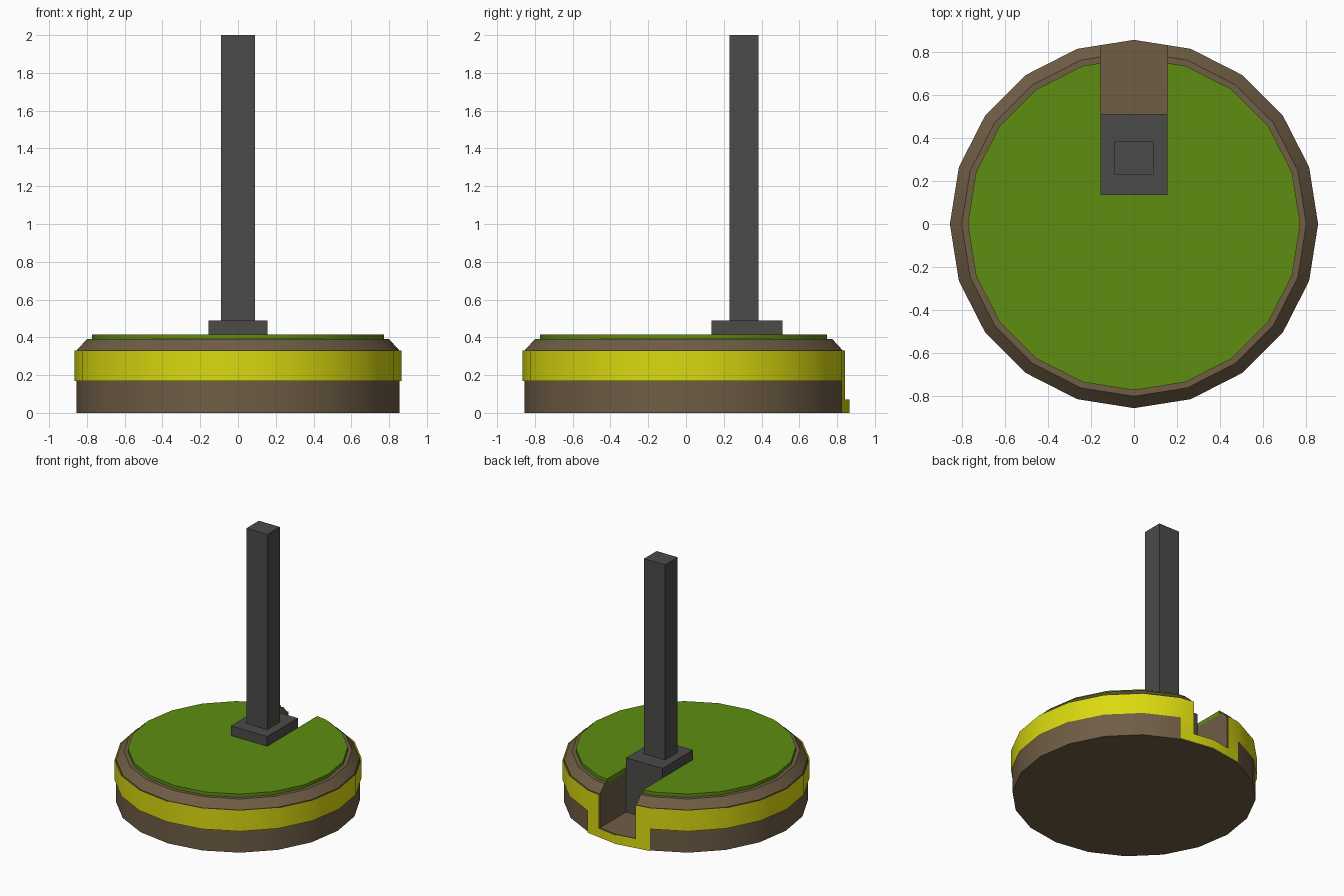
import bpy, bmesh
from math import pi, sin, cos, tan, radians

if "Cube" in bpy.data.objects:
    bpy.data.objects.remove(bpy.data.objects["Cube"])

SIDES = 20
SLOT_W = 0.155      # half width of the slot at the back
SLOT_Y = 0.51       # inner end of the slot
SLOT_Z = 0.07       # slot floor


def material(name, rgb):
    m = bpy.data.materials.new(name)
    m.diffuse_color = (*rgb, 1)
    m.use_nodes = True
    m.node_tree.nodes["Principled BSDF"].inputs["Base Color"].default_value = m.diffuse_color
    return m


BROWN = material("brown", (0.16, 0.11, 0.06))
YELLOW = material("yellow", (0.70, 0.70, 0.005))
GREEN = material("green", (0.11, 0.27, 0.005))
DARK = material("dark_grey", (0.07, 0.07, 0.068))


def finish(name, bm, mat=None):
    mesh = bpy.data.meshes.new(name)
    bm.to_mesh(mesh)
    bm.free()
    ob = bpy.data.objects.new(name, mesh)
    bpy.context.collection.objects.link(ob)
    if mat:
        mesh.materials.append(mat)
    return ob


def box(name, lo, hi, mat=None):
    bm = bmesh.new()
    bmesh.ops.create_cube(bm, size=1)
    for v in bm.verts:
        v.co = [(a + b) / 2 + c * (b - a) for a, b, c in zip(lo, hi, v.co)]
    return finish(name, bm, mat)


def lathe(name, profile, mat):
    """Closed solid of stacked polygon rings (radius, z)."""
    bm = bmesh.new()
    rings = [[bm.verts.new((r * cos(2 * pi * i / SIDES), r * sin(2 * pi * i / SIDES), z))
              for i in range(SIDES)] for r, z in profile]
    for a, b in zip(rings, rings[1:]):
        for i in range(SIDES):
            j = (i + 1) % SIDES
            bm.faces.new((a[i], a[j], b[j], b[i]))
    bm.faces.new(rings[0][::-1])
    bm.faces.new(rings[-1])
    return finish(name, bm, mat)


def activate(ob):
    bpy.ops.object.select_all(action='DESELECT')
    ob.select_set(True)
    bpy.context.view_layer.objects.active = ob


# Round base with chamfered rim, and the green top disc
base = lathe("base", [(0.855, 0), (0.855, 0.33), (0.80, 0.39)], BROWN)
turf = lathe("green_top", [(0.772, 0.38), (0.772, 0.415)], GREEN)

# Slot cut through both at the back
cutter = box("slot_cutter", (-SLOT_W, SLOT_Y - 0.01, SLOT_Z), (SLOT_W, 1.2, 1))
cutter.hide_render = True
for ob in (base, turf):
    mod = ob.modifiers.new("slot", 'BOOLEAN')
    mod.operation = 'DIFFERENCE'
    mod.solver = 'EXACT'
    mod.object = cutter
    activate(ob)
    bpy.ops.object.modifier_apply(modifier=mod.name)
bpy.data.objects.remove(cutter)

# Yellow band: thin shell round the base, dropping to a U around the slot
R = 0.865
bm = bmesh.new()


def panel(p, q, z0, z1):
    bm.faces.new([bm.verts.new(c) for c in
                  ((*p, z0), (*q, z0), (*q, z1), (*p, z1))])


pts = [(R * cos(2 * pi * i / SIDES), R * sin(2 * pi * i / SIDES)) for i in range(SIDES)]
for i in range(SIDES):
    if i not in (4, 5):
        panel(pts[i], pts[(i + 1) % SIDES], 0.17, 0.33)
edge_y = R - SLOT_W * tan(radians(9))
right, left = (SLOT_W, edge_y), (-SLOT_W, edge_y)
for a, b, c in ((pts[4], right, pts[5]), (pts[6], left, pts[5])):
    for p, q, levels in ((a, b, (0, SLOT_Z, 0.17, 0.33)), (b, c, (0, SLOT_Z))):
        if a is pts[6]:
            p, q = q, p
        for z0, z1 in zip(levels, levels[1:]):
            panel(p, q, z0, z1)
# split the neighbours' meeting edges cleanly
bmesh.ops.remove_doubles(bm, verts=bm.verts[:], dist=1e-4)
band = finish("yellow_band", bm, YELLOW)

for ob in (base, turf, band):
    activate(ob)
    bpy.ops.object.shade_smooth_by_angle(angle=radians(30))

# Footing that closes the slot, and the square post on it
box("post_footing", (-SLOT_W, 0.135, 0.01), (SLOT_W, SLOT_Y, 0.49), DARK)
box("post", (-0.09, 0.23, 0.45), (0.09, 0.384, 2.0), DARK)
